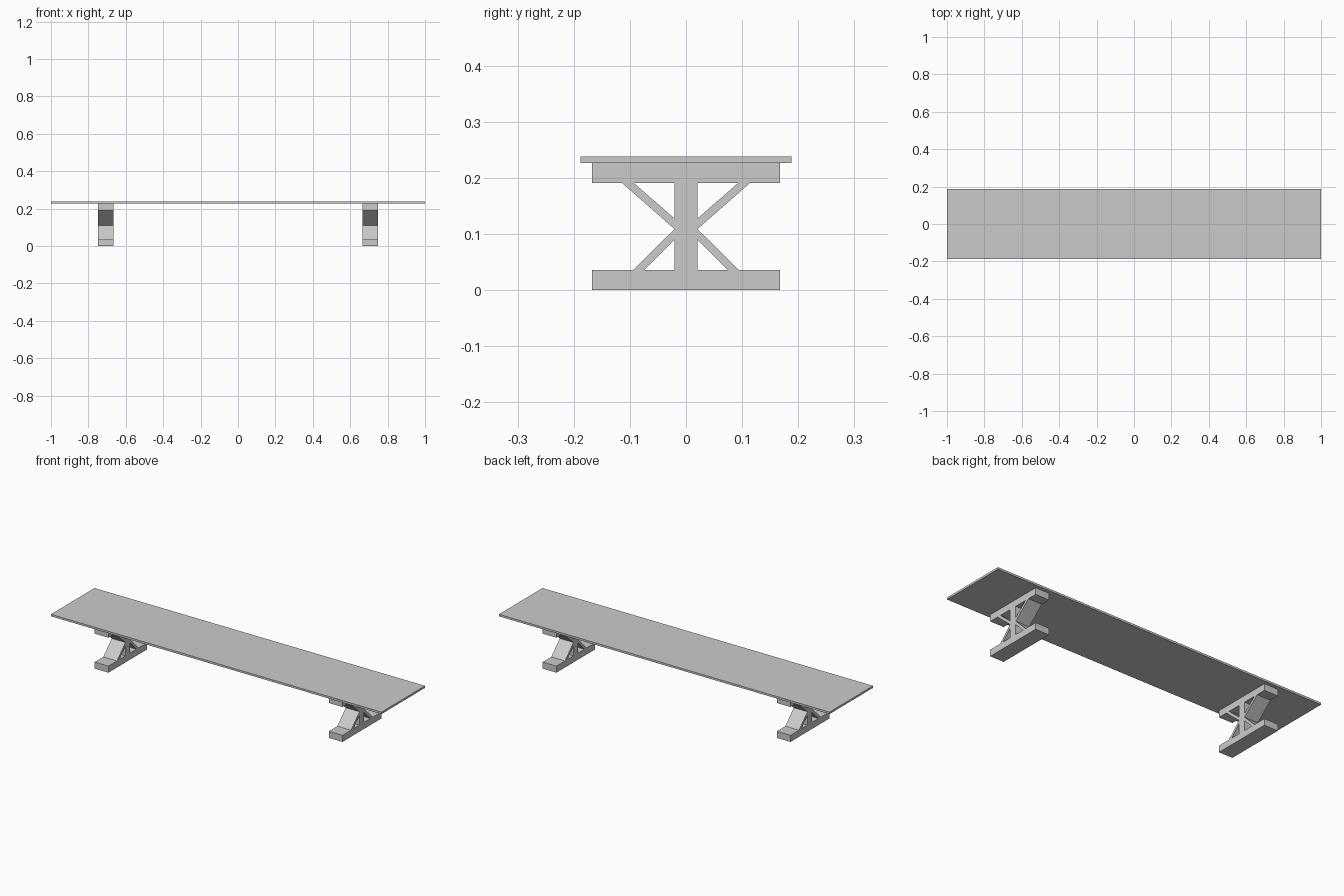
import bpy

cube = bpy.data.objects.get("Cube")
if cube:
    bpy.data.objects.remove(cube, do_unlink=True)

# Single grey finish
grey = bpy.data.materials.new("plain grey")
grey.use_nodes = True
colour = (0.6, 0.6, 0.6, 1)
grey.diffuse_color = colour
grey.node_tree.nodes["Principled BSDF"].inputs["Base Color"].default_value = colour

LEG_X = 0.708
LEG_WIDTH = 0.083
POST = 0.0205
BASE_TOP = 0.036
BEAM_BOTTOM = 0.191
BOARD_BOTTOM = 0.227


def extrude_profile(name, profile, x, width):
    """Solid from a (y, z) outline, extruded along x."""
    n = len(profile)
    verts = [(x + s * width / 2, y, z) for s in (-1, 1) for y, z in profile]
    faces = [tuple(range(n))[::-1], tuple(range(n, 2 * n))]
    faces += [(i, (i + 1) % n, (i + 1) % n + n, i + n) for i in range(n)]
    mesh = bpy.data.meshes.new(name)
    mesh.from_pydata(verts, [], faces)
    mesh.materials.append(grey)
    obj = bpy.data.objects.new(name, mesh)
    bpy.context.collection.objects.link(obj)
    return obj


def block(name, half_y, z0, z1, x, width):
    outline = [(-half_y, z0), (half_y, z0), (half_y, z1), (-half_y, z1)]
    return extrude_profile(name, outline, x, width)


# Table board
block("table_top", 0.188, BOARD_BOTTOM, 0.238, 0, 2)

# Diagonal brace outlines on the +y side, counter-clockwise
upper = [(POST, 0.109), (0.114, BEAM_BOTTOM), (0.093, BEAM_BOTTOM), (POST, 0.128)]
lower = [(POST, 0.090), (0.074, BASE_TOP), (0.094, BASE_TOP), (POST, 0.109)]

# Two trestles
for side, x in (("right", -LEG_X), ("left", LEG_X)):
    block(side + "_foot", 0.1675, 0, BASE_TOP, x, LEG_WIDTH)
    block(side + "_post", POST, BASE_TOP, BEAM_BOTTOM, x, LEG_WIDTH)
    block(side + "_support_beam", 0.1675, BEAM_BOTTOM, BOARD_BOTTOM, x, LEG_WIDTH)
    for level, outline in (("upper", upper), ("lower", lower)):
        mirrored = [(-y, z) for y, z in reversed(outline)]
        extrude_profile(f"{side}_{level}_back_brace", outline, x, LEG_WIDTH)
        extrude_profile(f"{side}_{level}_front_brace", mirrored, x, LEG_WIDTH)
